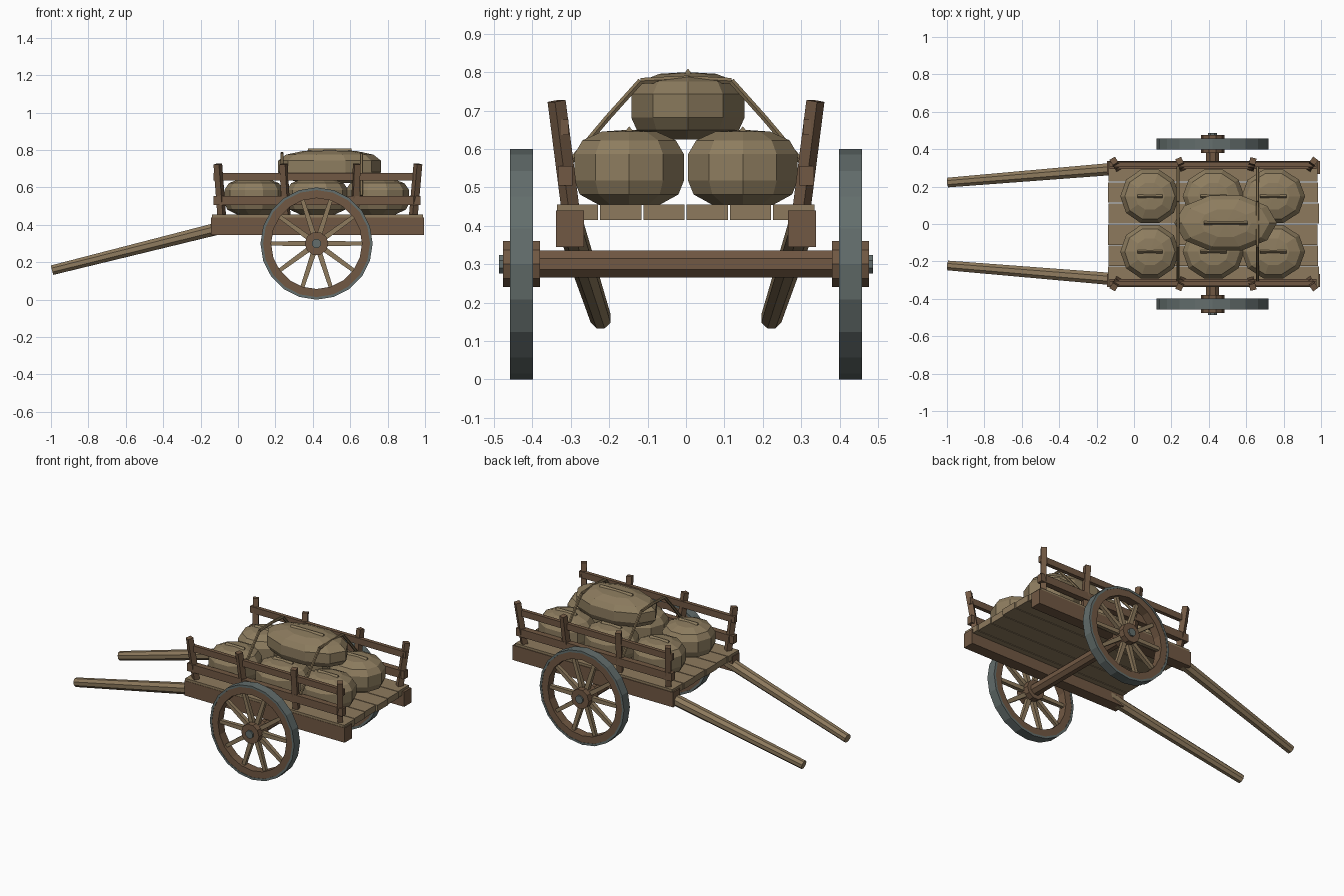
import bpy, bmesh, math
from mathutils import Vector, Matrix

if "Cube" in bpy.data.objects:
    bpy.data.objects.remove(bpy.data.objects["Cube"])


def mat(name, rgb):
    m = bpy.data.materials.new(name)
    m.diffuse_color = (*rgb, 1)
    m.use_nodes = True
    m.node_tree.nodes["Principled BSDF"].inputs["Base Color"].default_value = m.diffuse_color
    return m


PALE = mat("pale wood", (0.27, 0.195, 0.11))
BROWN = mat("brown wood", (0.165, 0.098, 0.056))
SACK = mat("sackcloth", (0.27, 0.205, 0.115))
ROPE = mat("rope", (0.22, 0.16, 0.085))
IRON = mat("iron", (0.125, 0.155, 0.15))


def finish(name, bm, material):
    bmesh.ops.recalc_face_normals(bm, faces=bm.faces)
    me = bpy.data.meshes.new(name)
    bm.to_mesh(me)
    bm.free()
    me.materials.append(material)
    ob = bpy.data.objects.new(name, me)
    bpy.context.collection.objects.link(ob)
    return ob


def box(name, lo, hi, material):
    bm = bmesh.new()
    lo, hi = Vector(lo), Vector(hi)
    bmesh.ops.create_cube(bm, size=1, matrix=Matrix.Translation((lo + hi) / 2)
                          @ Matrix.Diagonal((*(hi - lo), 1)))
    return finish(name, bm, material)


def add_bar(bm, a, b, r1, r2, sides):
    """Tapered prism from a to b; four sides gives a squared bar."""
    a, b = Vector(a), Vector(b)
    m = Matrix.Translation((a + b) / 2) @ (b - a).to_track_quat('Z', 'Y').to_matrix().to_4x4()
    m = m @ Matrix.Rotation(math.pi / sides, 4, 'Z')
    bmesh.ops.create_cone(bm, cap_ends=True, segments=sides, radius1=r1, radius2=r2,
                          depth=(b - a).length, matrix=m)


def bar(name, a, b, r1, r2, sides, material):
    bm = bmesh.new()
    add_bar(bm, a, b, r1, r2, sides)
    return finish(name, bm, material)


def ring(name, centre, r_in, r_out, width, material, n=20):
    """Square-section hoop around the y axis."""
    bm = bmesh.new()
    prof = [(r_in, -width / 2), (r_out, -width / 2), (r_out, width / 2), (r_in, width / 2)]
    loops = []
    for i in range(n):
        t = 2 * math.pi * i / n
        loops.append([bm.verts.new(Vector(centre) + Vector((r * math.cos(t), y, r * math.sin(t))))
                      for r, y in prof])
    for i in range(n):
        p, q = loops[i], loops[(i + 1) % n]
        for j in range(4):
            k = (j + 1) % 4
            bm.faces.new((p[j], p[k], q[k], q[j]))
    return finish(name, bm, material)


def sack(name, centre, size, turn=0, n=10):
    """Plump faceted bag with a sewn ridge on top."""
    bm = bmesh.new()
    prof = [(0.55, -1), (0.9, -0.72), (1, -0.35), (1, 0.35), (0.85, 0.72), (0.5, 0.95)]
    rows = [[bm.verts.new((r * math.cos(2 * math.pi * i / n), r * math.sin(2 * math.pi * i / n), z))
             for i in range(n)] for r, z in prof]
    for p, q in zip(rows, rows[1:]):
        for i in range(n):
            j = (i + 1) % n
            bm.faces.new((p[i], p[j], q[j], q[i]))
    bm.faces.new(rows[0][::-1])
    tip = bm.verts.new((0, 0, 1))
    for i in range(n):
        bm.faces.new((rows[-1][i], rows[-1][(i + 1) % n], tip))
    m = Matrix.Translation(centre) @ Matrix.Rotation(turn, 4, 'Z')
    bmesh.ops.transform(bm, matrix=m @ Matrix.Diagonal((*size, 1)), verts=bm.verts)
    # sewn ridge
    L, z = size[0] * 0.42, size[2]
    ends = [[bm.verts.new(m @ Vector((s * L, y, h))) for y, h in
             ((-0.014, z * 0.9), (0.014, z * 0.9), (0, z + 0.009))] for s in (-1, 1)]
    bm.faces.new(ends[0])
    bm.faces.new(ends[1][::-1])
    for i in range(3):
        j = (i + 1) % 3
        bm.faces.new((ends[0][i], ends[0][j], ends[1][j], ends[1][i]))
    return finish(name, bm, SACK)


# Bed planks
for i in range(6):
    y = -0.336 + i * 0.1125
    box("bed_plank", (-0.14 + 0.004 * (i % 2), y, 0.415), (0.99 - 0.005 * (i % 3), y + 0.1075, 0.455), PALE)

# Axle
WX, WZ = 0.42, 0.30
bar("axle", (WX, -0.40, WZ), (WX, 0.40, WZ), 0.038, 0.038, 8, BROWN)

for s in (-1, 1):
    # Side beam
    ys = sorted((s * 0.266, s * 0.338))
    box("side_beam", (-0.145, ys[0], 0.345), (0.995, ys[1], 0.44), BROWN)

    # Pull handle
    bar("pull_handle", (-0.02, s * 0.302, 0.402), (-0.993, s * 0.222, 0.158), 0.036, 0.028, 8, PALE)

    # Wheel: tyre, felloe, hub, spokes, axle cap
    wy = s * 0.428
    ring("iron_tyre", (WX, wy, WZ), 0.286, 0.30, 0.06, IRON)
    ring("wheel_rim", (WX, wy, WZ), 0.243, 0.288, 0.056, BROWN)
    bar("wheel_hub", (WX, s * 0.38, WZ), (WX, s * 0.477, WZ), 0.063, 0.063, 10, BROWN)
    bar("axle_cap", (WX, s * 0.46, WZ), (WX, s * 0.487, WZ), 0.026, 0.026, 8, IRON)
    bm = bmesh.new()
    for k in range(10):
        t = 2 * math.pi * k / 10
        d = Vector((math.cos(t), 0, math.sin(t)))
        c = Vector((WX, wy, WZ))
        add_bar(bm, c + d * 0.04, c + d * 0.255, 0.020, 0.015, 4)
    finish("wheel_spokes", bm, PALE)

    # Leaning stakes
    for xb, xt in ((-0.085, -0.108), (0.26, 0.243), (0.625, 0.635), (0.935, 0.962)):
        bar("rail_stake", (xb, s * 0.298, 0.42), (xt, s * 0.337, 0.725), 0.024, 0.024, 4, BROWN)

    # Side rails
    for y, z, h, w in ((0.314, 0.53, 0.025, 0.019), (0.318, 0.656, 0.02, 0.012)):
        box("side_rail", (-0.13, s * y - w, z - h), (0.975, s * y + w, z + h), BROWN)

    # Lower sacks
    for x, rx in ((0.085, 0.158), (0.425, 0.165), (0.745, 0.17)):
        sack("lower_sack", (x, s * 0.148, 0.552), (rx, 0.15, 0.098))

# Top sack
sack("top_sack", (0.49, 0.005, 0.712), (0.275, 0.155, 0.088))

# Lashing ropes over the load
for x in (0.235, 0.66):
    pts = [(x, y, z) for y, z in ((-0.31, 0.555), (-0.205, 0.68), (-0.118, 0.777), (0, 0.783),
                                  (0.118, 0.777), (0.205, 0.68), (0.31, 0.555))]
    bm = bmesh.new()
    for a, b in zip(pts, pts[1:]):
        add_bar(bm, a, b, 0.009, 0.009, 6)
    finish("lashing_rope", bm, ROPE)
